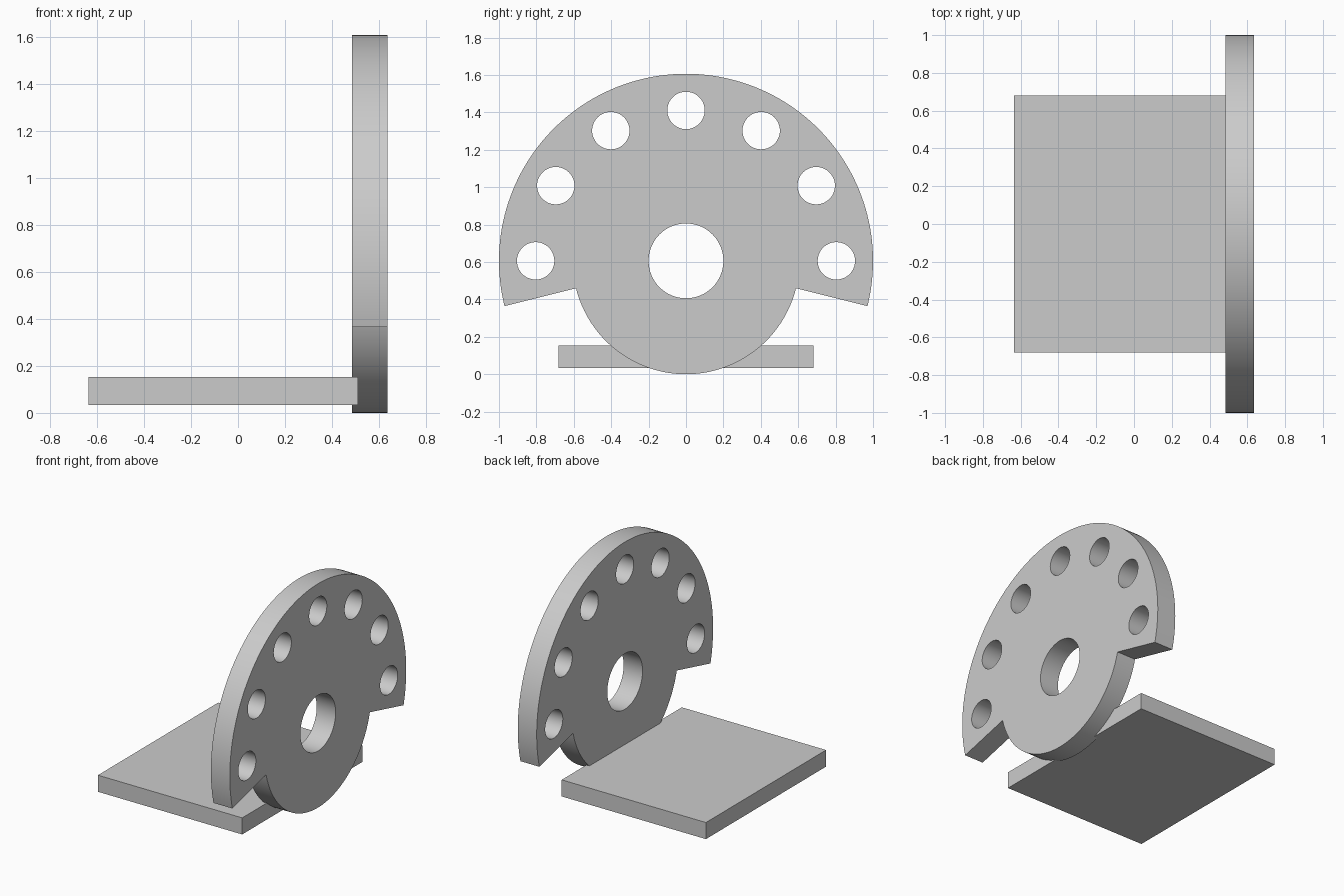
import bpy, bmesh
from math import radians, cos, sin, pi

if "Cube" in bpy.data.objects:
    bpy.data.objects.remove(bpy.data.objects["Cube"])

HUB_Z = 0.606


def arc(radius, start, end, steps, cx=0.0, cy=0.0):
    """Points along an arc, angles in degrees."""
    pts = []
    for i in range(steps + 1):
        a = radians(start + (end - start) * i / steps)
        pts.append((cx + radius * cos(a), cy + radius * sin(a)))
    return pts


def circle(radius, steps, cx=0.0, cy=0.0):
    return arc(radius, 0, 360, steps, cx, cy)[:-1]


def extruded_profile(name, loops, thickness):
    """Filled 2D outline with holes, turned into a mesh plate."""
    curve = bpy.data.curves.new(name, 'CURVE')
    curve.dimensions = '2D'
    curve.fill_mode = 'BOTH'
    curve.extrude = thickness / 2
    for pts in loops:
        spline = curve.splines.new('POLY')
        spline.points.add(len(pts) - 1)
        for p, (x, y) in zip(spline.points, pts):
            p.co = (x, y, 0, 1)
        spline.use_cyclic_u = True
    obj = bpy.data.objects.new(name, curve)
    bpy.context.collection.objects.link(obj)
    bpy.ops.object.select_all(action='DESELECT')
    obj.select_set(True)
    bpy.context.view_layer.objects.active = obj
    bpy.ops.object.convert(target='MESH')
    obj = bpy.context.object
    obj.name = name
    # weld caps to walls
    bm = bmesh.new()
    bm.from_mesh(obj.data)
    bmesh.ops.remove_doubles(bm, verts=bm.verts, dist=1e-5)
    bmesh.ops.recalc_face_normals(bm, faces=bm.faces)
    bm.to_mesh(obj.data)
    bm.free()
    bpy.ops.object.shade_smooth_by_angle(angle=radians(30))
    return obj


# Upright disc: wide upper sector, smaller lower hub, centre bore, ring of holes
outline = arc(1.0, -14, 194, 104) + arc(HUB_Z, 194, 346, 64)
loops = [outline, circle(0.2, 64)]
for k in range(7):
    a = pi * k / 6
    loops.append(circle(0.1, 48, 0.804 * cos(a), 0.804 * sin(a)))
disc = extruded_profile("index_disc", loops, 0.15)
disc.rotation_euler = (pi / 2, 0, pi / 2)
disc.location = (0.56, 0, HUB_Z)

# Flat base plate, slightly let into the disc
x0, x1, z0, z1 = -0.635, 0.51, 0.034, 0.153
bpy.ops.mesh.primitive_cube_add(size=1, location=((x0 + x1) / 2, 0, (z0 + z1) / 2))
base = bpy.context.object
base.name = "base_plate"
base.scale = (x1 - x0, 1.362, z1 - z0)
